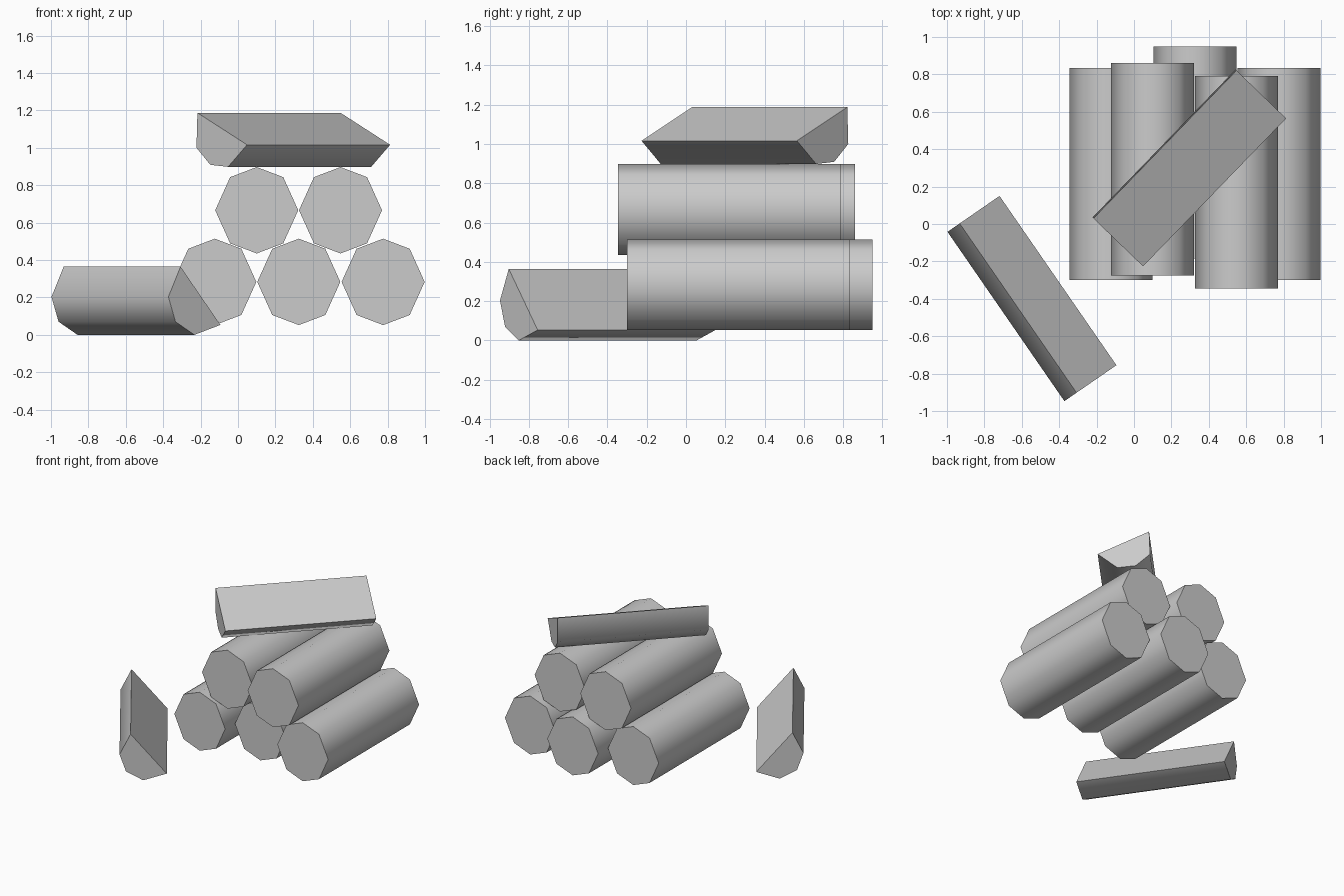
import bpy, bmesh, math
from mathutils import Vector

cube = bpy.data.objects.get("Cube")
if cube:
    bpy.data.objects.remove(cube, do_unlink=True)

# Single plain grey
GREY = (0.6, 0.6, 0.6, 1.0)
grey = bpy.data.materials.new("wood_grey")
grey.use_nodes = True
grey.diffuse_color = GREY
grey.node_tree.nodes["Principled BSDF"].inputs["Base Color"].default_value = GREY


def extrude_profile(name, profile, origin, side, axis):
    """Sweep a (sideways, height) profile from origin along the axis vector."""
    origin, side, axis = Vector(origin), Vector(side).normalized(), Vector(axis)
    bm = bmesh.new()
    cap = bm.faces.new([bm.verts.new(origin + side * u + Vector((0, 0, v)))
                        for u, v in profile])
    sweep = bmesh.ops.extrude_face_region(bm, geom=[cap], use_keep_orig=True)
    moved = [g for g in sweep["geom"] if isinstance(g, bmesh.types.BMVert)]
    bmesh.ops.translate(bm, verts=moved, vec=axis)
    bmesh.ops.recalc_face_normals(bm, faces=bm.faces)
    mesh = bpy.data.meshes.new(name)
    bm.to_mesh(mesh)
    bm.free()
    mesh.materials.append(grey)
    obj = bpy.data.objects.new(name, mesh)
    bpy.context.collection.objects.link(obj)
    bpy.ops.object.select_all(action='DESELECT')
    obj.select_set(True)
    bpy.context.view_layer.objects.active = obj
    bpy.ops.object.shade_smooth_by_angle(angle=math.radians(60))
    return obj


# Round logs: eight-sided, stacked three below and two above
LENGTH = 1.135
quarter = [(0.222, 0), (0.142, 0.177), (0, 0.231), (-0.142, 0.177)]
octagon = quarter + [(-u, -v) for u, v in quarter]
logs = {
    "bottom_right_log": (-0.124, -0.30, 0.283),
    "bottom_middle_log": (0.325, -0.185, 0.283),
    "bottom_left_log": (0.776, -0.30, 0.283),
    "top_right_log": (0.100, -0.275, 0.666),
    "top_left_log": (0.548, -0.345, 0.666),
}
for name, front in logs.items():
    extrude_profile(name, octagon, front, (1, 0, 0), (0, LENGTH, 0))

# Split logs: half profiles with a sloping flat face
extrude_profile("split_log_on_stack",
                [(0, 1.187), (-0.007, 1.0), (0.096, 0.909), (0.228, 0.898), (0.369, 1.016)],
                (-0.217, 0.03, 0), (0.719, -0.695, 0), (0.765, 0.791, 0))
extrude_profile("split_log_on_ground",
                [(0, 0.053), (0.259, 0.364), (0.338, 0.203), (0.292, 0.07), (0.169, 0)],
                (-0.094, -0.755, 0), (-0.823, -0.568, 0), (-0.625, 0.905, 0))
